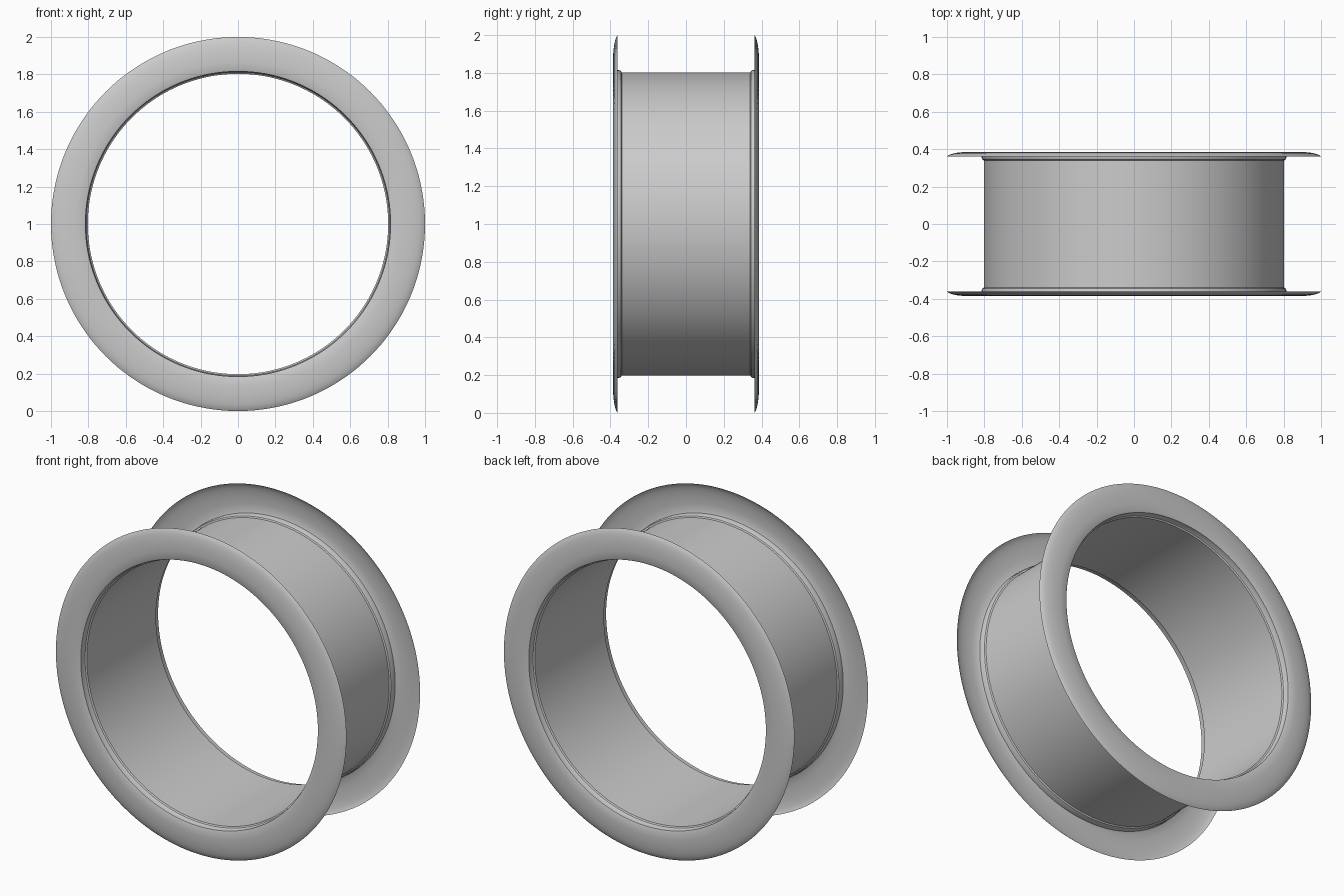
import bpy, bmesh, math
from mathutils import Matrix

cube = bpy.data.objects.get("Cube")
if cube:
    bpy.data.objects.remove(cube, do_unlink=True)

metal = bpy.data.materials.new("plain grey metal")
metal.use_nodes = True
grey = (0.6, 0.6, 0.6, 1)
metal.diffuse_color = grey
metal.node_tree.nodes["Principled BSDF"].inputs["Base Color"].default_value = grey


def lathe(name, profile, steps=144):
    """Spin (radius, y) points around the y axis, raised to rest on the floor."""
    bm = bmesh.new()
    verts = [bm.verts.new((r, y, 0)) for r, y in profile]
    edges = [bm.edges.new(pair) for pair in zip(verts, verts[1:])]
    bmesh.ops.spin(bm, geom=verts + edges, cent=(0, 0, 0), axis=(0, 1, 0),
                   angle=math.tau, steps=steps, use_duplicate=False)
    bmesh.ops.remove_doubles(bm, verts=bm.verts, dist=0.0001)
    bmesh.ops.transform(bm, matrix=Matrix.Translation((0, 0, 1)), verts=bm.verts)
    bmesh.ops.recalc_face_normals(bm, faces=bm.faces)
    mesh = bpy.data.meshes.new(name)
    bm.to_mesh(mesh)
    bm.free()
    mesh.materials.append(metal)
    obj = bpy.data.objects.new(name, mesh)
    bpy.context.collection.objects.link(obj)
    bpy.ops.object.select_all(action='DESELECT')
    obj.select_set(True)
    bpy.context.view_layer.objects.active = obj
    bpy.ops.object.shade_smooth_by_angle(angle=math.radians(35))
    return obj


# Barrel, stepped bead seat, then the flange with its rim curling inward
half = [(0.803, 0.34), (0.811, 0.345), (0.815, 0.355), (0.816, 0.38),
        (0.825, 0.384), (0.87, 0.386), (0.91, 0.385), (0.945, 0.381),
        (0.97, 0.376), (0.988, 0.37), (1.0, 0.362)]
lathe("wheel_rim", [(r, -y) for r, y in reversed(half)] + half)
